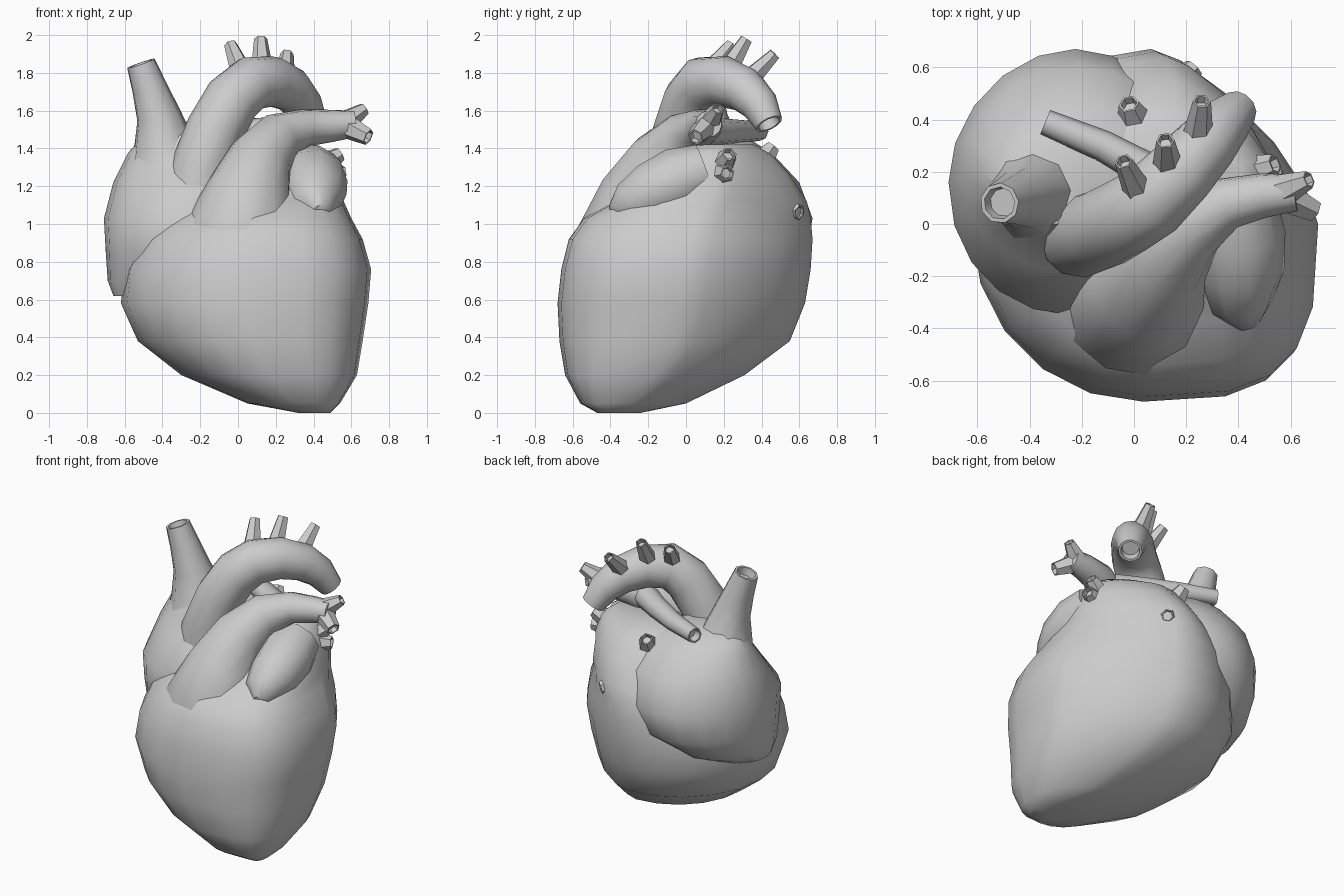
import bpy, bmesh, math
from mathutils import Vector


def loft(name, rings):
    """Skin a closed surface over a list of point rings and cap both ends."""
    bm = bmesh.new()
    loops = [[bm.verts.new(p) for p in ring] for ring in rings]
    n = len(loops[0])
    for a, b in zip(loops, loops[1:]):
        for i in range(n):
            j = (i + 1) % n
            bm.faces.new((a[i], a[j], b[j], b[i]))
    bm.faces.new(loops[0][::-1])
    bm.faces.new(loops[-1])
    bmesh.ops.recalc_face_normals(bm, faces=bm.faces)
    me = bpy.data.meshes.new(name)
    bm.to_mesh(me)
    bm.free()
    ob = bpy.data.objects.new(name, me)
    bpy.context.collection.objects.link(ob)
    bpy.ops.object.select_all(action='DESELECT')
    ob.select_set(True)
    bpy.context.view_layer.objects.active = ob
    bpy.ops.object.shade_smooth_by_angle(angle=math.radians(50))
    return ob


def chamber(name, levels, powers, n=20):
    """Rounded horizontal sections: (z, xmin, xmax, ymin, ymax).
    powers: fullness of the back-right, back-left, front-left, front-right corners."""
    rings = []
    for z, x0, x1, y0, y1 in levels:
        ring = []
        for i in range(n):
            t = 2 * math.pi * i / n
            c, s = math.cos(t), math.sin(t)
            e = 2 / powers[int(4 * i / n)]
            cx = math.copysign(abs(c) ** e, c)
            sy = math.copysign(abs(s) ** e, s)
            ring.append(((x0 + x1) / 2 + cx * (x1 - x0) / 2,
                         (y0 + y1) / 2 + sy * (y1 - y0) / 2, z))
        rings.append(ring)
    return loft(name, rings)


def vessel(name, path, n=10, hollow=0.05):
    """Tapered tube along (x, y, z, radius) with a recessed open end."""
    pts = [Vector(p[:3]) for p in path]
    rad = [p[3] for p in path]
    rings, side = [], Vector((1, 0.1, 0))
    for i, p in enumerate(pts):
        t = (pts[min(i + 1, len(pts) - 1)] - pts[max(i - 1, 0)]).normalized()
        side = side - t * side.dot(t)
        if side.length < 0.05:
            side = t.orthogonal()
        side.normalize()
        up = t.cross(side)

        def ring(c, r):
            return [c + r * (side * math.cos(a) + up * math.sin(a))
                    for a in (2 * math.pi * k / n for k in range(n))]
        rings.append(ring(p, rad[i]))
    if hollow:
        rings.append(ring(p, rad[-1] * 0.8))
        rings.append(ring(p - t * hollow, rad[-1] * 0.7))
    return loft(name, rings)


# Ventricles, continuing up into the left atrium
chamber("ventricles", [
    (0.00, 0.32, 0.49, -0.47, -0.24),
    (0.05, 0.05, 0.54, -0.56, 0.00),
    (0.20, -0.30, 0.63, -0.64, 0.31),
    (0.38, -0.53, 0.66, -0.67, 0.55),
    (0.58, -0.62, 0.69, -0.68, 0.63),
    (0.76, -0.60, 0.705, -0.66, 0.66),
    (0.92, -0.53, 0.66, -0.62, 0.67),
    (1.03, -0.43, 0.60, -0.54, 0.66),
    (1.12, -0.31, 0.56, -0.38, 0.64),
    (1.26, -0.22, 0.53, -0.16, 0.55),
    (1.37, -0.18, 0.49, -0.05, 0.45),
    (1.42, -0.12, 0.42, 0.02, 0.36)], (1.42, 2.0, 2.0, 3.2))

# Right atrium
chamber("right_atrium", [
    (0.62, -0.66, -0.30, -0.12, 0.28),
    (0.70, -0.69, -0.10, -0.22, 0.48),
    (0.85, -0.70, 0.16, -0.32, 0.64),
    (1.03, -0.71, 0.26, -0.35, 0.67),
    (1.22, -0.66, 0.24, -0.19, 0.60),
    (1.38, -0.58, 0.12, -0.06, 0.45),
    (1.47, -0.50, -0.10, 0.00, 0.30)], (1.9, 1.9, 2.1, 1.9))

# Left auricle, an ear-like lobe beside the pulmonary trunk
vessel("left_auricle", [
    (0.44, -0.38, 1.06, 0.05), (0.41, -0.31, 1.10, 0.12),
    (0.41, -0.19, 1.16, 0.165), (0.40, -0.04, 1.23, 0.18),
    (0.39, 0.10, 1.28, 0.15)], n=9, hollow=0)

# Pulmonary trunk and its branches
vessel("pulmonary_trunk", [
    (0.02, -0.23, 0.80, 0.34), (0.02, -0.27, 0.97, 0.31),
    (0.06, -0.225, 1.16, 0.23), (0.12, -0.13, 1.34, 0.175),
    (0.22, -0.01, 1.46, 0.135), (0.36, 0.08, 1.51, 0.10),
    (0.50, 0.11, 1.52, 0.085), (0.62, 0.12, 1.53, 0.07)], n=12, hollow=0)
vessel("right_pulmonary_artery", [
    (0.25, 0.08, 1.49, 0.08), (0.08, 0.19, 1.49, 0.07),
    (-0.12, 0.30, 1.49, 0.06), (-0.34, 0.39, 1.49, 0.05)], n=8)
for label, tip in (("upper", (0.67, 0.17, 1.61, 0.035)),
                   ("lower", (0.69, 0.05, 1.46, 0.045))):
    vessel(label + "_left_pulmonary_branch",
           [(0.55, 0.12, 1.53, 0.07), tip], n=6, hollow=0.03)

# Aorta with its arch
vessel("aorta", [
    (-0.22, -0.04, 1.00, 0.17), (-0.20, -0.04, 1.28, 0.165),
    (-0.12, -0.02, 1.50, 0.155), (-0.03, 0.03, 1.66, 0.15),
    (0.07, 0.09, 1.745, 0.145), (0.18, 0.20, 1.755, 0.135),
    (0.28, 0.31, 1.71, 0.12), (0.35, 0.39, 1.63, 0.10),
    (0.40, 0.44, 1.53, 0.075)], n=12)

# Three arteries leaving the arch
for label, base, tip in (
        ("first", (0.03, 0.10, 1.78), (-0.04, 0.24, 1.95)),
        ("second", (0.13, 0.20, 1.78), (0.12, 0.32, 1.98)),
        ("third", (0.24, 0.31, 1.74), (0.26, 0.47, 1.90))):
    vessel(label + "_arch_artery", [(*base, 0.065), (*tip, 0.035)],
           n=6, hollow=0.03)

# Superior vena cava
vessel("superior_vena_cava", [
    (-0.36, 0.13, 1.22, 0.25), (-0.39, 0.12, 1.40, 0.17),
    (-0.42, 0.10, 1.57, 0.12), (-0.47, 0.09, 1.72, 0.095),
    (-0.515, 0.08, 1.85, 0.078)], n=9)

# Pulmonary vein stubs
for label, base, tip in (
        ("upper_left", (0.38, 0.17, 1.27), (0.54, 0.23, 1.37)),
        ("middle_left", (0.40, 0.16, 1.26), (0.56, 0.22, 1.27)),
        ("lower_left", (0.12, 0.48, 1.10), (0.23, 0.60, 1.06)),
        ("upper_right", (0.02, 0.36, 1.28), (-0.02, 0.46, 1.41))):
    vessel(label + "_pulmonary_vein", [(*base, 0.09), (*tip, 0.04)],
           n=6, hollow=0.03)
